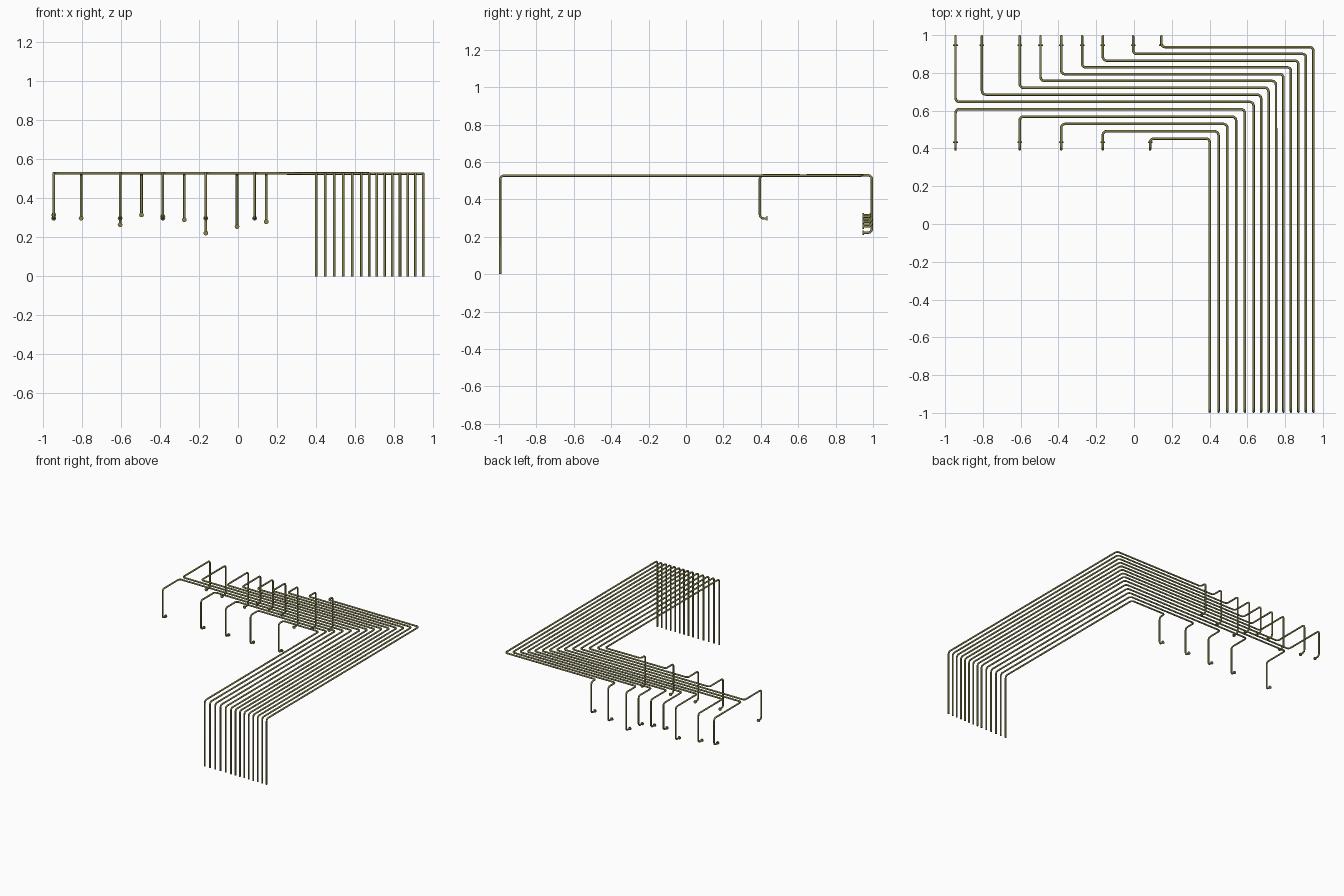
import bpy
from math import pi, sin, cos
from mathutils import Vector

cube = bpy.data.objects.get("Cube")
if cube:
    bpy.data.objects.remove(cube, do_unlink=True)

PIPE_R, BEND_R, TOP_Z = 0.0066, 0.02, 0.527
START_Y = -0.9934

olive = bpy.data.materials.new("olive_metal")
olive.use_nodes = True
colour = (0.25, 0.235, 0.075, 1)
olive.diffuse_color = colour
olive.node_tree.nodes["Principled BSDF"].inputs["Base Color"].default_value = colour


def rounded(points, radius, steps=5):
    """Replace each inner corner of a path with a smooth bend."""
    path = [points[0]]
    for a, b, c in zip(points, points[1:], points[2:]):
        back = (a - b).normalized() * radius
        ahead = (c - b).normalized() * radius
        for i in range(steps + 1):
            t = pi / 2 * i / steps
            path.append(b + back * (1 - sin(t)) + ahead * (1 - cos(t)))
    return path + [points[-1]]


def make_pipe(name, points):
    path = rounded([Vector(p) for p in points], BEND_R)
    curve = bpy.data.curves.new(name, "CURVE")
    curve.dimensions = "3D"
    curve.bevel_depth = PIPE_R
    curve.bevel_resolution = 3
    curve.use_fill_caps = True
    spline = curve.splines.new("POLY")
    spline.points.add(len(path) - 1)
    for point, co in zip(spline.points, path):
        point.co = (*co, 1)
    spline.use_smooth = True
    curve.materials.append(olive)
    obj = bpy.data.objects.new(name, curve)
    bpy.context.collection.objects.link(obj)


def make_flange(name, location):
    bpy.ops.mesh.primitive_cylinder_add(vertices=16, radius=0.012, depth=0.007,
                                        location=location, rotation=(pi / 2, 0, 0))
    obj = bpy.context.object
    obj.name = name
    obj.data.materials.append(olive)
    bpy.ops.object.shade_smooth_by_angle()


# Outlet position and hook height of each pipe, from the inner to the outer one
front_row = [(0.085, 0.298), (-0.165, 0.298), (-0.385, 0.298), (-0.605, 0.298), (-0.945, 0.298)]
back_row = [(-0.945, 0.315), (-0.805, 0.298), (-0.605, 0.265), (-0.495, 0.315), (-0.385, 0.308),
            (-0.275, 0.29), (-0.165, 0.222), (-0.005, 0.255), (0.145, 0.28)]

for i, (end_x, hook_z) in enumerate(front_row + back_row):
    in_front = i < len(front_row)
    run_x = 0.401 + 0.0464 * min(i, 5) + 0.0396 * max(i - 5, 0)
    run_y = 0.452 + 0.0389 * min(i, 6) + 0.0359 * max(i - 6, 0)
    drop_y, tip_y = (0.395, 0.433) if in_front else (0.9934, 0.947)
    # Riser, long run, cross run, outlet drop and hooked tip
    make_pipe(f"pipe_{i + 1}", [
        (run_x, START_Y, 0), (run_x, START_Y, TOP_Z), (run_x, run_y, TOP_Z),
        (end_x, run_y, TOP_Z + 0.002), (end_x, drop_y, TOP_Z + 0.002),
        (end_x, drop_y, hook_z), (end_x, tip_y, hook_z)])
    make_flange(f"end_flange_{i + 1}", (end_x, tip_y, hook_z))
